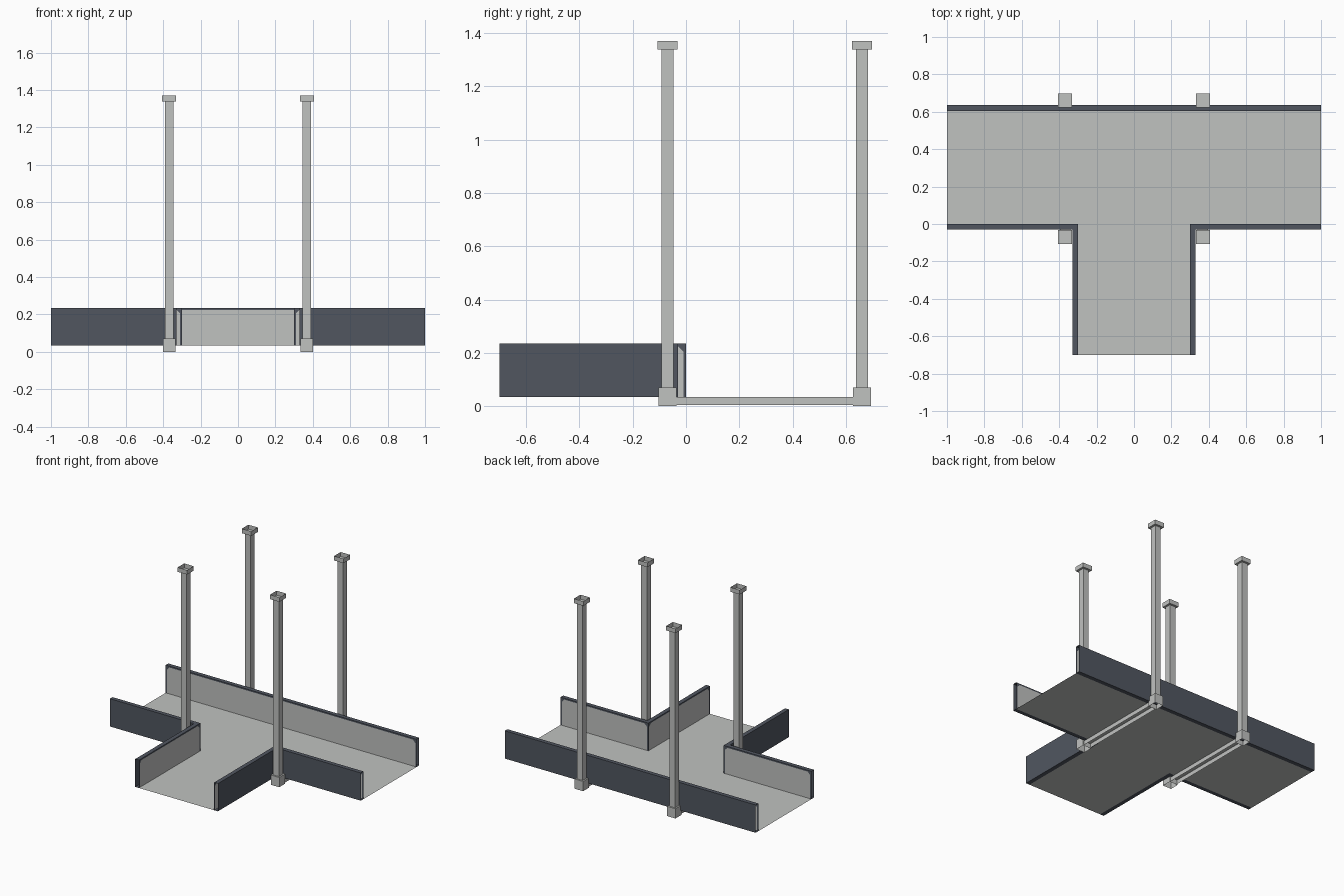
import bpy, bmesh
from mathutils import Vector

if "Cube" in bpy.data.objects:
    bpy.data.objects.remove(bpy.data.objects["Cube"], do_unlink=True)


def material(name, rgb):
    m = bpy.data.materials.new(name)
    m.use_nodes = True
    m.diffuse_color = (*rgb, 1)
    m.node_tree.nodes["Principled BSDF"].inputs["Base Color"].default_value = (*rgb, 1)
    return m


GREY = material("light_grey", (0.53, 0.54, 0.53))
SLATE = material("dark_slate", (0.082, 0.094, 0.118))

FLOOR_Z, WALL_TOP, THICK = 0.035, 0.235, 0.03
BACK_Y, FRONT_Y, STEM_X = 0.605, -0.7, 0.3


def finish(name, bm, mats, recalc=True):
    if recalc:
        bmesh.ops.remove_doubles(bm, verts=bm.verts, dist=0.0001)
        bmesh.ops.recalc_face_normals(bm, faces=bm.faces)
    mesh = bpy.data.meshes.new(name)
    bm.to_mesh(mesh)
    bm.free()
    for m in mats:
        mesh.materials.append(m)
    ob = bpy.data.objects.new(name, mesh)
    bpy.context.collection.objects.link(ob)
    return ob


def add_face(bm, pts, index=0):
    f = bm.faces.new([bm.verts.new(p) for p in pts])
    f.material_index = index


def open_box(name, x, y, z0, z1, hx, hy, skip):
    """Hollow box; skip lists the z directions left open."""
    bm = bmesh.new()
    bmesh.ops.create_cube(bm, size=2)
    bm.normal_update()
    gone = [f for f in bm.faces if round(f.normal.z) in skip]
    bmesh.ops.delete(bm, geom=gone, context='FACES')
    for v in bm.verts:
        v.co = (x + v.co.x * hx, y + v.co.y * hy, z1 if v.co.z > 0 else z0)
    return finish(name, bm, [GREY], recalc=False)


def wall(name, inner, outer):
    """Hollow wall with open ends; each inner side carries a light panel."""
    bm = bmesh.new()
    up = Vector((0, 0, WALL_TOP - FLOOR_Z))
    inner = [Vector((*p, FLOOR_Z)) for p in inner]
    outer = [Vector((*p, FLOOR_Z)) for p in outer]
    for i in range(len(inner) - 1):
        a, b, c, d = inner[i], inner[i + 1], outer[i + 1], outer[i]
        add_face(bm, [d, c, c + up, d + up])
        add_face(bm, [a + up, d + up, c + up, b + up])
        add_face(bm, [a, b, c, d])
        # light panel with clipped top corners inside a dark border
        along = (b - a).normalized() * 0.01
        rise = Vector((0, 0, 0.01))
        p, q = a + along, b - along
        panel = [p, p + up - rise * 3, p + along * 2 + up - rise,
                 q - along * 2 + up - rise, q + up - rise * 3, q]
        add_face(bm, panel, 1)
        add_face(bm, [a, a + up, b + up, b] + panel[::-1])
    return finish(name, bm, [SLATE, GREY])


# T-shaped floor
bm = bmesh.new()
outline = [(-1, 0), (-STEM_X, 0), (-STEM_X, FRONT_Y), (STEM_X, FRONT_Y),
           (STEM_X, 0), (1, 0), (1, BACK_Y), (-1, BACK_Y)]
add_face(bm, [(x, y, FLOOR_Z) for x, y in outline])
finish("floor", bm, [GREY], recalc=False)

# walls
wall("back_wall", [(-1, BACK_Y), (1, BACK_Y)],
     [(-1, BACK_Y + THICK), (1, BACK_Y + THICK)])
for side, s in (("left", 1), ("right", -1)):
    edge = STEM_X + THICK
    wall(side + "_corner_wall",
         [(s * STEM_X, FRONT_Y), (s * STEM_X, 0), (s, 0)],
         [(s * edge, FRONT_Y), (s * edge, -THICK), (s, -THICK)])

# support posts and cross beams
for side, s in (("left", 1), ("right", -1)):
    x = s * 0.368
    for end, y in (("front", -0.07), ("back", 0.66)):
        tag = end + "_" + side
        open_box(tag + "_post_base", x, y, 0, 0.07, 0.0335, 0.0335, [-1])
        open_box(tag + "_post", x, y, 0.07, 1.338, 0.0225, 0.0225, [-1, 1])
        open_box(tag + "_post_cup", x, y, 1.338, 1.37, 0.0375, 0.0375, [1])
    open_box(side + "_beam", x, 0.295, 0.004, FLOOR_Z - 0.001, 0.028, 0.332, [-1])
